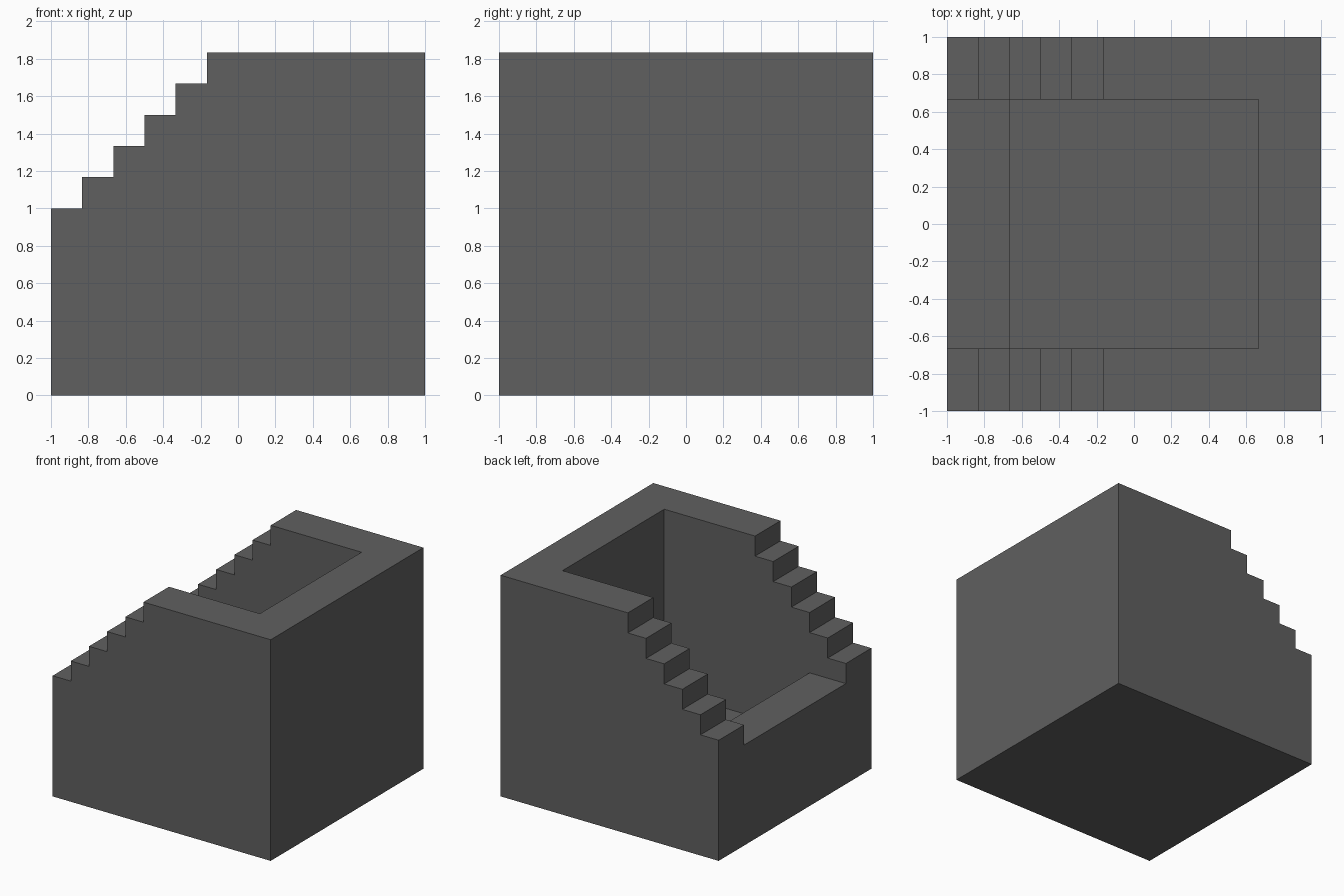
import bpy
import bmesh

cube = bpy.data.objects.get("Cube")
if cube:
    bpy.data.objects.remove(cube, do_unlink=True)

STEP = 1 / 6      # rise and run of one stair step
INNER = 4 * STEP  # half width of the open well

grey = bpy.data.materials.new("dark grey")
colour = (0.117, 0.117, 0.117, 1)
grey.diffuse_color = colour
grey.use_nodes = True
grey.node_tree.nodes["Principled BSDF"].inputs["Base Color"].default_value = colour


def extrude_profile(name, profile, half_width):
    """Solid from an (x, z) outline, extruded along y about the centre."""
    bm = bmesh.new()
    face = bm.faces.new([bm.verts.new((x, -half_width, z)) for x, z in profile])
    result = bmesh.ops.extrude_face_region(bm, geom=[face])
    moved = [v for v in result["geom"] if isinstance(v, bmesh.types.BMVert)]
    bmesh.ops.translate(bm, verts=moved, vec=(0, 2 * half_width, 0))
    bmesh.ops.recalc_face_normals(bm, faces=bm.faces)
    mesh = bpy.data.meshes.new(name)
    bm.to_mesh(mesh)
    bm.free()
    mesh.materials.append(grey)
    obj = bpy.data.objects.new(name, mesh)
    bpy.context.collection.objects.link(obj)
    return obj


# Solid block with a stair-stepped outline rising towards +x
outline = [(1, 0), (-1, 0)]
for i in range(6):
    outline.append((-1 + i * STEP, 1 + i * STEP))
    outline.append((-1 + (i + 1) * STEP if i < 5 else 1, 1 + i * STEP))
block = extrude_profile("stepped_block", outline, 1)

# Open well with a low ledge along the -x side
well = [(INNER, 2 * STEP), (INNER, 2.2), (-1.2, 2.2),
        (-1.2, 5 * STEP), (-INNER, 5 * STEP), (-INNER, 2 * STEP)]
cutter = extrude_profile("well_cutter", well, INNER)
cutter.hide_render = True

# Cut the well, then discard the cutter
cut = block.modifiers.new("cut_well", 'BOOLEAN')
cut.operation = 'DIFFERENCE'
cut.solver = 'EXACT'
cut.object = cutter
bpy.context.view_layer.objects.active = block
block.select_set(True)
bpy.ops.object.modifier_apply(modifier=cut.name)
bpy.data.objects.remove(cutter, do_unlink=True)
